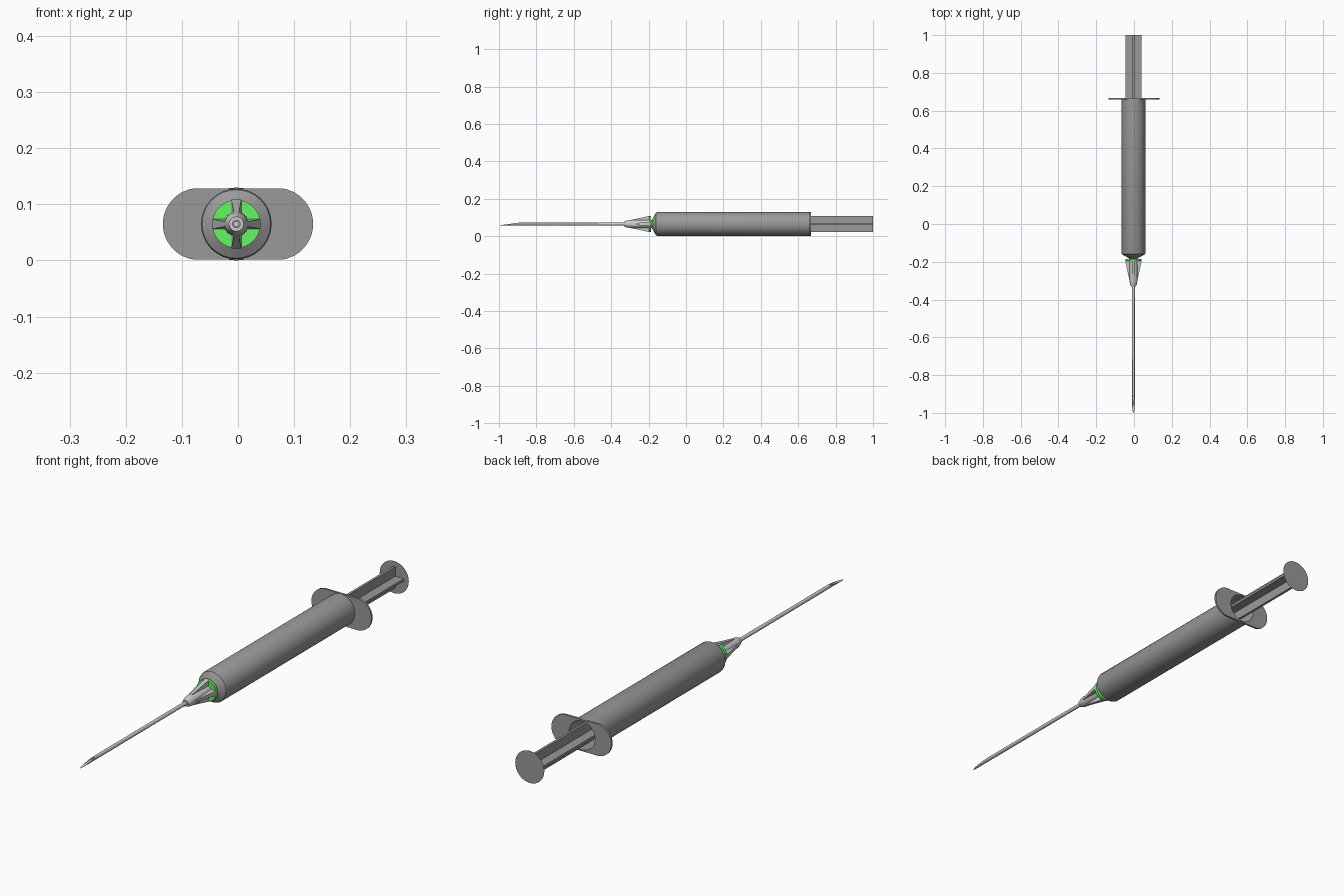
import bpy, bmesh, math
from mathutils import Vector, Matrix

if "Cube" in bpy.data.objects:
    bpy.data.objects.remove(bpy.data.objects["Cube"])

AXIS = Vector((-0.003, 0, 0.065))   # centre line of the syringe, along y
SEG = 32


def material(name, r, g, b):
    m = bpy.data.materials.new(name)
    m.diffuse_color = (r, g, b, 1)
    m.use_nodes = True
    m.node_tree.nodes["Principled BSDF"].inputs["Base Color"].default_value = m.diffuse_color
    return m


def finish(name, bm, mat, smooth=True):
    bmesh.ops.remove_doubles(bm, verts=bm.verts, dist=1e-5)
    bmesh.ops.recalc_face_normals(bm, faces=bm.faces)
    me = bpy.data.meshes.new(name)
    bm.to_mesh(me)
    bm.free()
    ob = bpy.data.objects.new(name, me)
    ob.location = AXIS
    bpy.context.collection.objects.link(ob)
    me.materials.append(mat)
    if smooth:
        bpy.ops.object.select_all(action='DESELECT')
        ob.select_set(True)
        bpy.context.view_layer.objects.active = ob
        bpy.ops.object.shade_smooth_by_angle(angle=math.radians(30))
    return ob


def skin(bm, rings, closed=False):
    """Join successive vertex rings with quads."""
    pairs = list(zip(rings, rings[1:]))
    if closed:
        pairs.append((rings[-1], rings[0]))
    for a, b in pairs:
        for i in range(len(a)):
            j = (i + 1) % len(a)
            bm.faces.new((a[i], a[j], b[j], b[i]))


def lathe(profile, seg=SEG, closed=False):
    """Revolve (radius, y) points around the y axis."""
    bm = bmesh.new()
    angles = [2 * math.pi * i / seg for i in range(seg)]
    skin(bm, [[bm.verts.new((r * math.cos(a), y, r * math.sin(a))) for a in angles]
              for r, y in profile], closed)
    return bm


def wedge(bm, y0, y1, x0, x1, z0, z1, rot=0.0):
    """Box tapering from half width x0 and z range z0 at y0 to x1 and z1 at y1."""
    m = Matrix.Rotation(rot, 3, 'Y')
    v = [bm.verts.new(m @ Vector((sx * x, y, z)))
         for y, x, zr in ((y0, x0, z0), (y1, x1, z1))
         for sx, z in ((-1, zr[0]), (1, zr[0]), (1, zr[1]), (-1, zr[1]))]
    for f in ((0, 1, 2, 3), (4, 5, 6, 7), (0, 1, 5, 4), (1, 2, 6, 5), (2, 3, 7, 6), (3, 0, 4, 7)):
        bm.faces.new([v[i] for i in f])


green = material("green_plastic", 0.13, 0.92, 0.13)
dark = material("dark_grey_plastic", 0.32, 0.32, 0.32)
light = material("light_grey_hub", 1.0, 0.97, 0.97)
steel = material("needle_grey", 0.6, 0.6, 0.6)

# Hollow barrel with a shoulder and nozzle, open at the back
finish("barrel", lathe([(0, -0.190), (0.021, -0.190), (0.023, -0.182), (0.061, -0.160),
                        (0.063, -0.155), (0.063, 0.662), (0.058, 0.662),
                        (0.058, -0.145), (0, -0.145)]), dark)

# Finger flange: stadium outline with a round hole
bm = bmesh.new()
loops = []
for r, shift, y in ((0.058, 0, 0.659), (0.064, 0.070, 0.659), (0.064, 0.070, 0.667), (0.058, 0, 0.667)):
    ring = []
    for i in range(SEG):
        a = 2 * math.pi * (i + 0.5) / SEG
        dx = math.copysign(shift, math.cos(a)) + (0.003 if shift else 0)
        ring.append(bm.verts.new((r * math.cos(a) + dx, y, r * math.sin(a))))
    loops.append(ring)
skin(bm, loops, closed=True)
finish("finger_flange", bm, dark)

# Plunger: cross-shaped rod, paper-thin thumb disc and inner stopper
bm = bmesh.new()
for rot in (0, math.pi / 2):
    wedge(bm, -0.06, 0.9995, 0.005, 0.005, (-0.043, 0.043), (-0.043, 0.043), rot)
finish("plunger_rod", bm, dark, smooth=False)
bm = bmesh.new()
bmesh.ops.create_circle(bm, cap_ends=True, segments=SEG, radius=0.065,
                        matrix=Matrix.Translation((0, 1.0, 0)) @ Matrix.Rotation(-math.pi / 2, 4, 'X'))
finish("thumb_disc", bm, dark, smooth=False)
finish("plunger_stopper", lathe([(0, -0.13), (0.057, -0.11), (0.057, -0.06), (0, -0.06)]), dark)

# Green collar behind the needle hub
finish("hub_collar", lathe([(0, -0.197), (0.043, -0.197), (0.043, -0.186), (0, -0.186)]), green)

# Needle hub core with four tapered fins
finish("needle_hub", lathe([(0, -0.332), (0.013, -0.332), (0.018, -0.318), (0.021, -0.300),
                            (0.022, -0.196), (0, -0.196)]), light)
bm = bmesh.new()
for k in range(4):
    wedge(bm, -0.312, -0.195, 0.004, 0.009, (0.008, 0.018), (0.008, 0.0435), k * math.pi / 2)
finish("hub_fins", bm, light, smooth=False)

# Hollow needle, cut along a slanted plane that rises from the tip
R = 0.0075
bm = lathe([(R, -0.325), (R, -1.0), (0.0045, -1.0), (0.0045, -0.325)], 16, closed=True)
bmesh.ops.bisect_plane(bm, geom=bm.verts[:] + bm.edges[:] + bm.faces[:],
                       plane_co=(0, -1.0, -R), plane_no=Vector((0, -2 * R, 0.11)).normalized(),
                       clear_outer=True)
rim = [e for e in bm.edges if e.is_boundary]
if rim:
    bmesh.ops.bridge_loops(bm, edges=rim)
finish("needle", bm, steel)
